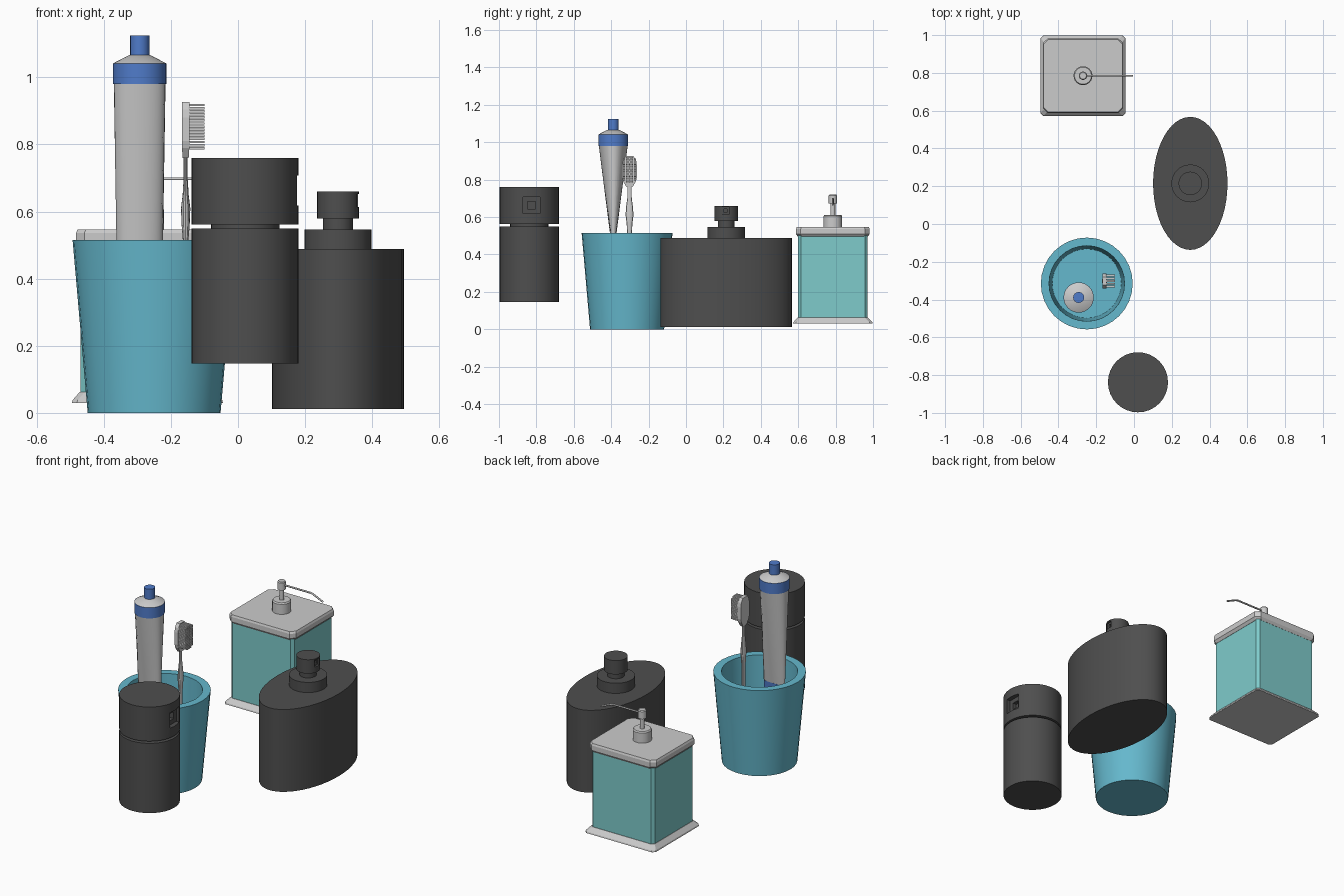
import bpy, bmesh, math

if "Cube" in bpy.data.objects:
    bpy.data.objects.remove(bpy.data.objects["Cube"])


def material(name, r, g, b):
    m = bpy.data.materials.new(name)
    m.diffuse_color = (r, g, b, 1)
    m.use_nodes = True
    m.node_tree.nodes["Principled BSDF"].inputs["Base Color"].default_value = m.diffuse_color
    return m


TEAL = material("teal", 0.13, 0.48, 0.61)
AQUA = material("aqua", 0.21, 0.60, 0.60)
BLUE = material("blue", 0.08, 0.20, 0.59)
DARK = material("dark", 0.077, 0.077, 0.077)


def finish(name, bm, mat, loc, smooth):
    bmesh.ops.recalc_face_normals(bm, faces=bm.faces)
    me = bpy.data.meshes.new(name)
    bm.to_mesh(me)
    bm.free()
    ob = bpy.data.objects.new(name, me)
    bpy.context.collection.objects.link(ob)
    ob.location = loc
    if mat:
        me.materials.append(mat)
    bpy.context.view_layer.objects.active = ob
    bpy.ops.object.select_all(action='DESELECT')
    ob.select_set(True)
    if smooth:
        bpy.ops.object.shade_smooth_by_angle(angle=math.radians(30))
    return ob


def outline(rx, ry, n, chamfer):
    """Ellipse of n points, box when n=4, or box with cut corners."""
    if chamfer:
        pts = []
        for sx, sy in ((1, 1), (-1, 1), (-1, -1), (1, -1)):
            pair = [(sx * rx, sy * (ry - chamfer)), (sx * (rx - chamfer), sy * ry)]
            pts += pair if sx == sy else pair[::-1]
        return pts
    if n == 4:
        return [(rx, ry), (-rx, ry), (-rx, -ry), (rx, -ry)]
    return [(rx * math.cos(i * math.tau / n), ry * math.sin(i * math.tau / n)) for i in range(n)]


def loft(name, x, y, rings, mat=None, n=32, chamfer=0):
    """Stack of rings (z, half width x, half width y)."""
    bm = bmesh.new()
    loops = [[bm.verts.new((px, py, z)) for px, py in outline(rx, ry, n, chamfer)]
             for z, rx, ry in rings]
    for a, b in zip(loops, loops[1:]):
        for i in range(len(a)):
            j = (i + 1) % len(a)
            bm.faces.new((a[i], a[j], b[j], b[i]))
    bm.faces.new(loops[0])
    bm.faces.new(loops[-1])
    return finish(name, bm, mat, (x, y, 0), n > 4)


def turned(name, x, y, profile, mat=None, n=32):
    return loft(name, x, y, [(z, r, r) for z, r in profile], mat, n)


def carve(target, x, y, z, s):
    """Stepped square nozzle recess facing +x."""
    cut = turned("nozzle_cutter", 0, 0,
                 [(-1.1 * s, 0.45 * s), (-0.6 * s, 0.45 * s), (-0.6 * s, s), (0.8 * s, s)], n=4)
    cut.location = (x, y, z)
    cut.rotation_euler = (0, math.pi / 2, 0)
    cut.hide_render = True
    mod = target.modifiers.new("nozzle", 'BOOLEAN')
    mod.operation = 'DIFFERENCE'
    mod.solver = 'EXACT'
    mod.object = cut
    bpy.context.view_layer.update()
    bpy.context.view_layer.objects.active = target
    bpy.ops.object.modifier_move_to_index(modifier=mod.name, index=0)
    bpy.ops.object.modifier_apply(modifier=mod.name)
    bpy.data.objects.remove(cut)


# tumbler cup, hollow
turned("cup", -0.25, -0.315, [(0, 0.198), (0.515, 0.243), (0.515, 0.2), (0.04, 0.183)], TEAL)

# toothpaste tube: flat crimp, body, band, shoulder, cap
tx, ty = -0.293, -0.389
loft("tube_crimp", tx, ty, [(0.375, 0.067, 0.006), (0.43, 0.068, 0.008)], BLUE)
loft("tube_body", tx, ty, [(0.43, 0.068, 0.007), (0.98, 0.077, 0.077)])
turned("tube_band", tx, ty, [(0.98, 0.08), (1.042, 0.08)], BLUE)
turned("tube_shoulder", tx, ty, [(1.042, 0.079), (1.066, 0.032)])
turned("tube_cap", tx, ty, [(1.066, 0.029), (1.125, 0.029)], BLUE, 16)

# toothbrush: handle, head, bristles
bx, by = -0.156, -0.302
loft("brush_handle", bx, by,
     [(0.06, 0.007, 0.013), (0.1, 0.009, 0.016), (0.51, 0.008, 0.013), (0.56, 0.012, 0.015),
      (0.61, 0.014, 0.021), (0.65, 0.009, 0.019), (0.7, 0.006, 0.012), (0.78, 0.006, 0.011)], n=12)
loft("brush_head", bx, by,
     [(0.76, 0.009, 0.016), (0.79, 0.011, 0.034), (0.81, 0.011, 0.039), (0.88, 0.011, 0.039),
      (0.905, 0.011, 0.035), (0.926, 0.011, 0.021)], n=4)
bm = bmesh.new()
for row in range(15):
    z = 0.789 + row * 0.0092
    for col in range(5):
        if row in (0, 14) and col in (0, 4):
            continue
        r = bmesh.ops.create_cube(bm, size=1)["verts"]
        bmesh.ops.scale(bm, verts=r, vec=(0.048, 0.010, 0.0072))
        bmesh.ops.translate(bm, verts=r, vec=(0.032, (col - 2) * 0.0145, z))
finish("brush_bristles", bm, None, (bx, by, 0), False)

# spray canister with groove and nozzle
can = turned("spray_canister", 0.021, -0.838,
             [(0.147, 0.159), (0.55, 0.159), (0.55, 0.102), (0.562, 0.102),
              (0.562, 0.159), (0.76, 0.159)], DARK)
carve(can, 0.18, -0.826, 0.663, 0.045)

# oval bottle
ox, oy = 0.298, 0.215
loft("oval_bottle", ox, oy, [(0.012, 0.197, 0.352), (0.488, 0.197, 0.352)], DARK, 48)
turned("bottle_collar", ox, oy, [(0.488, 0.1), (0.547, 0.1)], DARK)
turned("bottle_neck", ox, oy, [(0.547, 0.045), (0.582, 0.045)], DARK, 24)
cap = turned("bottle_cap", ox, oy, [(0.58, 0.062), (0.66, 0.062)], DARK)
carve(cap, ox + 0.062, oy - 0.004, 0.633, 0.02)

# soap dispenser: flared foot, aqua body, lid
sx, sy = -0.27, 0.785
loft("dispenser_foot", sx, sy, [(0.03, 0.225, 0.213), (0.038, 0.223, 0.211),
                                (0.062, 0.202, 0.188)], n=4, chamfer=0.015)
loft("dispenser_body", sx, sy, [(0.06, 0.2, 0.186), (0.51, 0.2, 0.186)], AQUA, 4, 0.015)
loft("dispenser_lid", sx, sy, [(0.495, 0.201, 0.187), (0.51, 0.213, 0.197),
                               (0.536, 0.213, 0.197), (0.547, 0.208, 0.193)], n=4, chamfer=0.025)

# pump: collar, stem, head
turned("pump", sx, sy, [(0.545, 0.05), (0.605, 0.05), (0.612, 0.045), (0.612, 0.013),
                        (0.672, 0.013), (0.672, 0.022), (0.715, 0.022), (0.72, 0.018)], n=24)

# pump spout as a thin bent tube
cu = bpy.data.curves.new("pump_spout", 'CURVE')
cu.dimensions = '3D'
cu.bevel_depth = 0.005
cu.bevel_resolution = 1
cu.use_fill_caps = True
sp = cu.splines.new('POLY')
pts = [(sx, 0.698), (-0.085, 0.698), (-0.07, 0.695), (-0.006, 0.666)]
sp.points.add(len(pts) - 1)
for p, (px, pz) in zip(sp.points, pts):
    p.co = (px, sy, pz, 1)
bpy.context.collection.objects.link(bpy.data.objects.new("pump_spout", cu))
